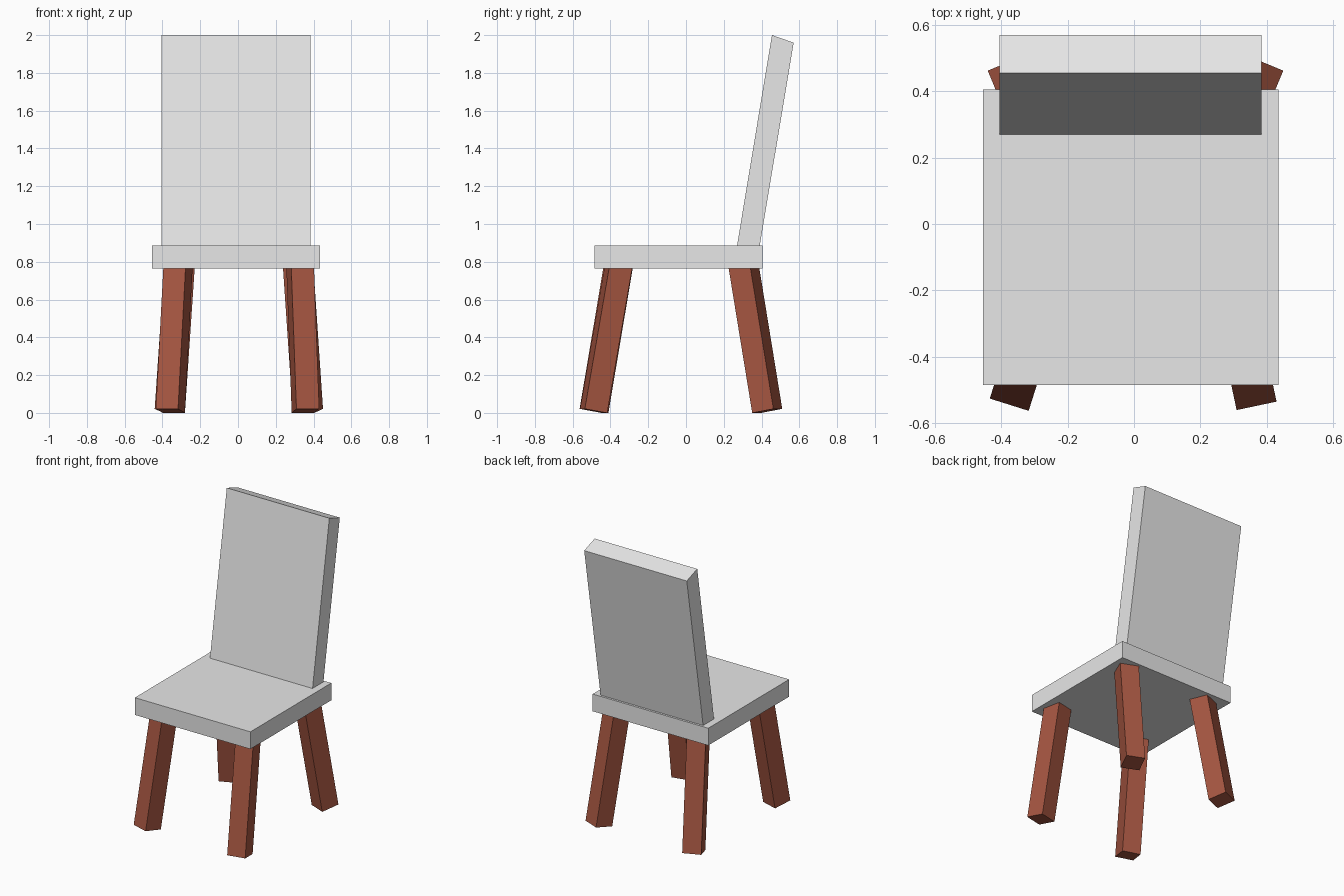
import bpy, bmesh
from math import radians
from mathutils import Matrix, Vector

cube = bpy.data.objects.get("Cube")
if cube:
    bpy.data.objects.remove(cube, do_unlink=True)


def make_material(name, color):
    mat = bpy.data.materials.new(name)
    mat.use_nodes = True
    mat.diffuse_color = color
    mat.node_tree.nodes["Principled BSDF"].inputs["Base Color"].default_value = color
    return mat


grey = make_material("light_grey", (0.8, 0.8, 0.8, 1))
brown = make_material("red_brown", (0.38, 0.093, 0.053, 1))


def add_object(name, bm, mat):
    bmesh.ops.recalc_face_normals(bm, faces=bm.faces)
    mesh = bpy.data.meshes.new(name)
    bm.to_mesh(mesh)
    bm.free()
    mesh.materials.append(mat)
    obj = bpy.data.objects.new(name, mesh)
    bpy.context.collection.objects.link(obj)
    return obj


def side_profile(name, points, x_min, x_max, mat):
    """Extrude a (y, z) outline across x."""
    bm = bmesh.new()
    face = bm.faces.new([bm.verts.new((x_min, y, z)) for y, z in points])
    result = bmesh.ops.extrude_face_region(bm, geom=[face])
    verts = [g for g in result["geom"] if isinstance(g, bmesh.types.BMVert)]
    bmesh.ops.translate(bm, verts=verts, vec=(x_max - x_min, 0, 0))
    return add_object(name, bm, mat)


def splayed_leg(name, foot, heading, length=0.80, width=0.123, tilt=10):
    """Square post leaning outward at the foot along a plan heading in degrees."""
    bm = bmesh.new()
    bmesh.ops.create_cube(bm, size=1)
    bmesh.ops.scale(bm, verts=bm.verts, vec=(width, width, length))
    bmesh.ops.translate(bm, verts=bm.verts, vec=(0, 0, length / 2))
    turn = Matrix.Rotation(radians(heading), 4, 'Z') @ Matrix.Rotation(radians(-tilt), 4, 'Y')
    bm.transform(Matrix.Translation(Vector((*foot, 0.0107))) @ turn)
    return add_object(name, bm, mat=brown)


# Seat slab
side_profile("seat", [(-0.485, 0.765), (0.405, 0.765), (0.405, 0.885), (-0.485, 0.885)],
             -0.455, 0.435, grey)

# Leaning backrest with a sloped top edge
side_profile("backrest", [(0.27, 0.884), (0.39, 0.884), (0.57, 1.96), (0.455, 2.0)],
             -0.405, 0.385, grey)

# Four splayed legs, each turned towards its corner
for name, foot, heading in (
    ("front_left_leg", (0.357, -0.489), -78),
    ("front_right_leg", (-0.358, -0.487), -107.5),
    ("back_left_leg", (0.37, 0.43), 67.5),
    ("back_right_leg", (-0.361, 0.43), 112.5),
):
    splayed_leg(name, foot, heading)
